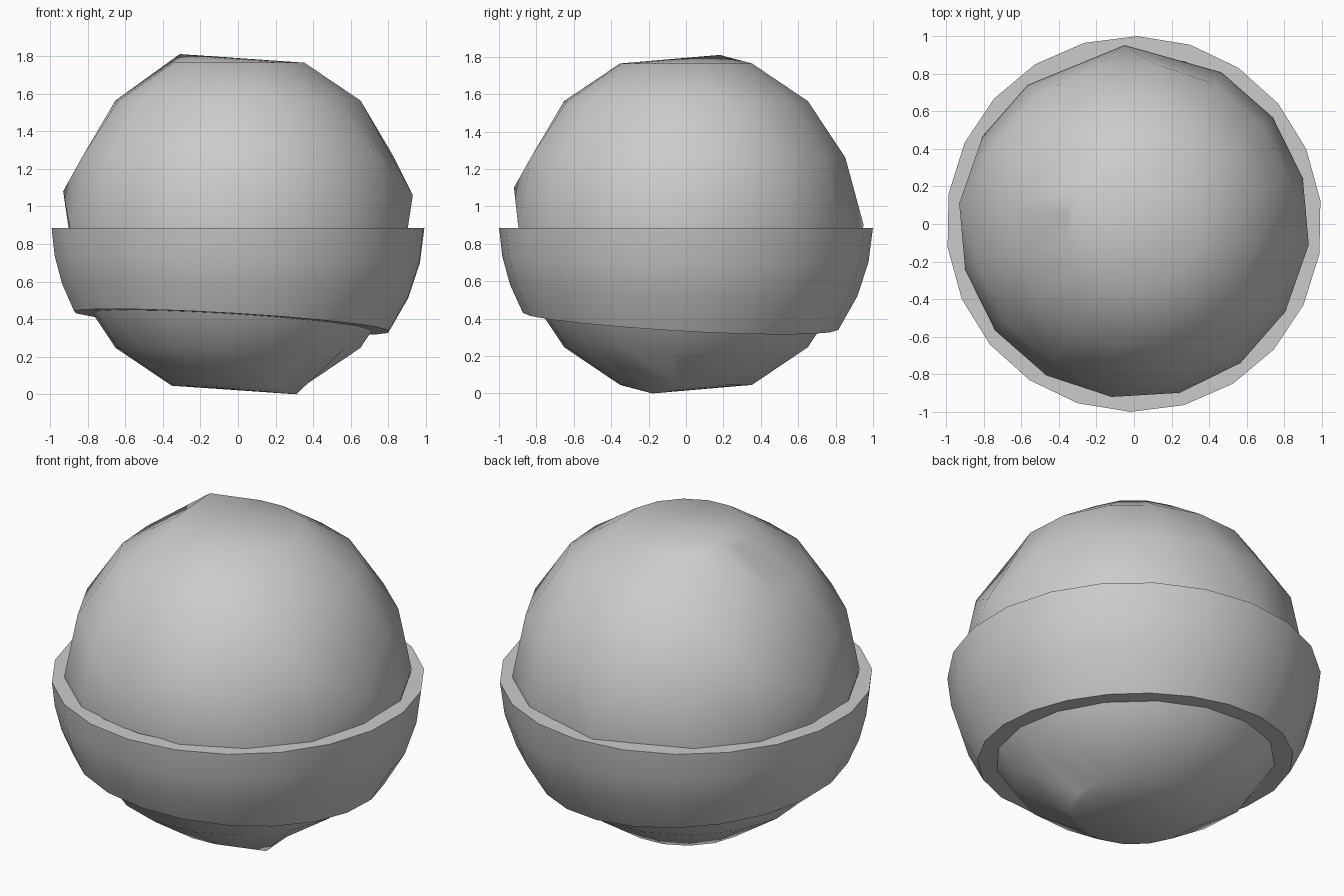
import bpy, bmesh, math
from mathutils import Vector

if "Cube" in bpy.data.objects:
    bpy.data.objects.remove(bpy.data.objects["Cube"])


def finish(bm, name):
    bmesh.ops.recalc_face_normals(bm, faces=bm.faces[:])
    mesh = bpy.data.meshes.new(name)
    bm.to_mesh(mesh)
    bm.free()
    obj = bpy.data.objects.new(name, mesh)
    bpy.context.collection.objects.link(obj)
    bpy.ops.object.select_all(action='DESELECT')
    obj.select_set(True)
    bpy.context.view_layer.objects.active = obj
    bpy.ops.object.shade_smooth_by_angle(angle=math.radians(40))
    return obj


# Low-poly ball: 16 x 8 sphere with a few collapsed vertices
R, CZ = 0.93, 0.905
bm = bmesh.new()
bmesh.ops.create_uvsphere(bm, u_segments=16, v_segments=8, radius=R)
turn = math.radians(15)
for v in bm.verts:
    x, y, z = v.co
    v.co = (x * math.cos(turn) - y * math.sin(turn),
            x * math.sin(turn) + y * math.cos(turn), z + CZ)


def nearest(polar, az):
    p, a = math.radians(polar), math.radians(az)
    target = Vector((R * math.sin(p) * math.cos(a),
                     R * math.sin(p) * math.sin(a), CZ + R * math.cos(p)))
    return min(bm.verts, key=lambda v: (v.co - target).length)


collapses = [
    ((0, 0), (22.5, 150), (-0.31, 0.18, 1.81)),
    ((180, 0), (157.5, -30), (0.31, -0.18, 0.0)),
    ((67.5, 172.5), (90, 172.5), (-0.93, 0.11, 1.08)),
    ((67.5, -7.5), (90, -7.5), (0.93, -0.11, 1.06)),
    ((67.5, -97.5), (90, -97.5), (-0.12, -0.92, 1.10)),
    ((90, 105), (90, 82.5), (-0.05, 0.95, 0.90)),
]
for a, b, co in collapses:
    bmesh.ops.pointmerge(bm, verts=[nearest(*a), nearest(*b)], merge_co=co)
finish(bm, "inner_ball")

# Outer band: level top rim, tilted bottom rim, closed cross-section
SIDES, TOP, STEPS = 22, 0.885, 3


def band_point(radius, az, t):
    c, s = math.cos(az), math.sin(az)
    rb = 0.82 * radius
    low = 0.385 - 0.065 * rb * c - 0.055 * rb * s
    z = TOP + (low - TOP) * t
    r = math.sqrt(radius ** 2 - (z - 0.92) ** 2)
    return (r * c, r * s, z)


bm = bmesh.new()
loops = []
for i in range(SIDES):
    az = math.radians(89) + i * math.tau / SIDES
    outer = [band_point(1.0, az, k / STEPS) for k in range(STEPS + 1)]
    inner = [band_point(0.905, az, k / STEPS) for k in range(STEPS, -1, -1)]
    loops.append([bm.verts.new(p) for p in outer + inner])
for i in range(SIDES):
    a, b = loops[i], loops[(i + 1) % SIDES]
    for k in range(len(a)):
        n = (k + 1) % len(a)
        bm.faces.new((a[k], a[n], b[n], b[k]))
finish(bm, "outer_band")
